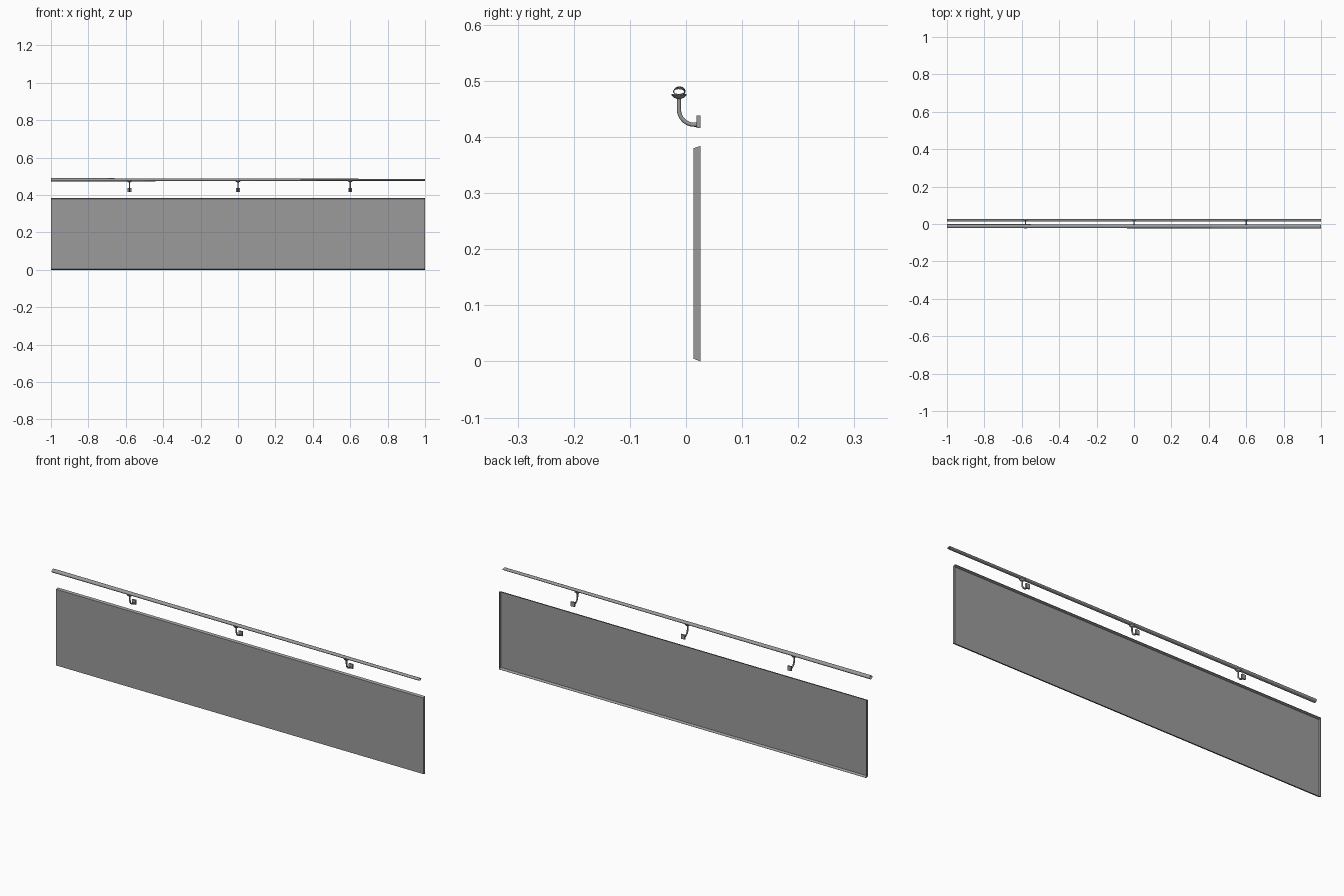
import bpy, bmesh, math
from mathutils import Vector

if "Cube" in bpy.data.objects:
    bpy.data.objects.remove(bpy.data.objects["Cube"])

# dark grey finish for every part
GREY = bpy.data.materials.new("dark_grey")
GREY.diffuse_color = (0.33, 0.33, 0.33, 1)
GREY.use_nodes = True
GREY.node_tree.nodes["Principled BSDF"].inputs["Base Color"].default_value = GREY.diffuse_color


def finish(name, bm, smooth=True, recalc=True):
    if recalc:
        bmesh.ops.recalc_face_normals(bm, faces=bm.faces)
    me = bpy.data.meshes.new(name)
    bm.to_mesh(me)
    bm.free()
    me.materials.append(GREY)
    ob = bpy.data.objects.new(name, me)
    bpy.context.collection.objects.link(ob)
    if smooth:
        for o in bpy.context.selected_objects:
            o.select_set(False)
        ob.select_set(True)
        bpy.context.view_layer.objects.active = ob
        bpy.ops.object.shade_smooth_by_angle(angle=math.radians(40))
    return ob


def skin(bm, rings, closed=False, caps=False):
    """Bridge a list of equal-length point rings with quads."""
    vs = [[bm.verts.new(p) for p in r] for r in rings]
    n, m = len(vs[0]), len(vs)
    for i in range(m if closed else m - 1):
        a, b = vs[i], vs[(i + 1) % m]
        for j in range(n):
            k = (j + 1) % n
            bm.faces.new((a[j], a[k], b[k], b[j]))
    if caps:
        bm.faces.new(vs[0])
        bm.faces.new(vs[-1])


def angles(n):
    return [2 * math.pi * i / n for i in range(n)]


# wall panel: thin front sheet with a rim folded back, open at the rear
def frame(y, z0, z1, inset=0.0):
    x = 1 - inset
    return [(-x, y, z0 + inset), (x, y, z0 + inset), (x, y, z1 - inset), (-x, y, z1 - inset)]


bm = bmesh.new()
t = 0.001
skin(bm, [frame(0.013, 0.005, 0.380), frame(0.0255, 0.0, 0.384),
          frame(0.0255, 0.0, 0.384, t), frame(0.013 + t, 0.005, 0.380, t)], caps=True)
finish("wall_panel", bm, smooth=False)


# hollow oval handrail, tapering towards +x
def oval(x, y, z, hw, hh):
    return [(x, y + hw * math.cos(a), z + hh * math.sin(a)) for a in angles(24)]


bm = bmesh.new()
left, right = (-1, -0.0115, 0.4815), (1, -0.0130, 0.4810)
skin(bm, [oval(*left, 0.0105, 0.0088), oval(*right, 0.0105, 0.0052),
          oval(*right, 0.0105 - t, 0.0052 - t), oval(*left, 0.0105 - t, 0.0088 - t)],
     closed=True)
finish("handrail", bm)


# bracket: bent arm, bowl-shaped saddle under the rail, square wall plate
CY, R = -0.0125, 0.027
path = [(CY, 0.473), (CY, 0.449)]
path += [(CY + R - R * math.cos(a), 0.449 - R * math.sin(a))
         for a in [math.pi / 2 * i / 8 for i in range(1, 9)]]
path.append((0.020, 0.422))


def arm(x):
    bm = bmesh.new()
    rings = []
    for i, (y, z) in enumerate(path):
        p, q = path[max(i - 1, 0)], path[min(i + 1, len(path) - 1)]
        d = Vector((0, q[0] - p[0], q[1] - p[1])).normalized()
        side = Vector((1, 0, 0))
        up = d.cross(side)
        rings.append([Vector((x, y, z)) + 0.0037 * (side * math.cos(a) + up * math.sin(a))
                      for a in angles(12)])
    skin(bm, rings, caps=True)
    return finish("bracket_arm", bm)


def saddle(x):
    bm = bmesh.new()
    bowl = [(0.0037, 0.468), (0.009, 0.470), (0.013, 0.4745), (0.013, 0.477),
            (0.0112, 0.4765), (0.008, 0.4735), (0.0037, 0.472)]
    skin(bm, [[(x + r * math.cos(a), CY + r * math.sin(a), z) for a in angles(20)]
              for r, z in bowl])
    return finish("rail_saddle", bm)


def wall_plate(x):
    bm = bmesh.new()
    bmesh.ops.create_cube(bm, size=1)
    for v in bm.verts:
        v.co = (x + v.co.x * 0.020, 0.022 + v.co.y * 0.007, 0.427 + v.co.z * 0.022)
    return finish("wall_plate", bm, smooth=False)


for bx in (-0.58, 0.0, 0.6):
    arm(bx)
    saddle(bx)
    wall_plate(bx)
